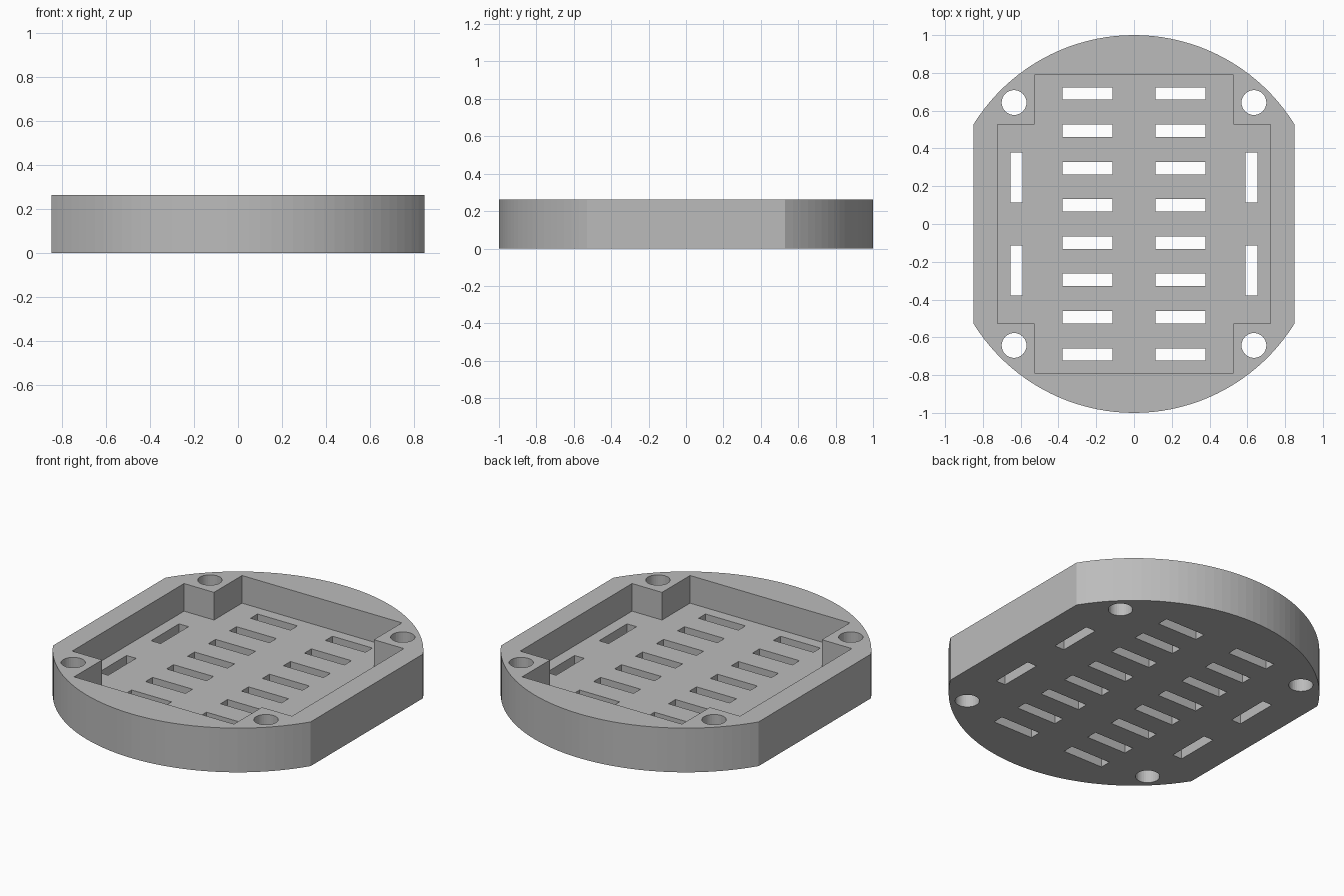
import bpy, bmesh
from math import pi, sin, cos, acos

default = bpy.data.objects.get("Cube")
if default:
    bpy.data.objects.remove(default, do_unlink=True)

MM = 1 / 15.2                  # design unit
HEIGHT, FLOOR = 4 * MM, 1.5 * MM
FLAT_X = 12.9 * MM

grey = bpy.data.materials.new("grey plastic")
grey.use_nodes = True
grey.diffuse_color = (0.5, 0.5, 0.5, 1)
grey.node_tree.nodes["Principled BSDF"].inputs["Base Color"].default_value = (0.5, 0.5, 0.5, 1)


def prisms(name, profiles, z0, z1):
    """One object made of upright prisms, one for each profile."""
    bm = bmesh.new()
    for profile in profiles:
        base = bm.faces.new([bm.verts.new((x, y, z0)) for x, y in profile])
        top = bmesh.ops.extrude_face_region(bm, geom=[base])["geom"]
        verts = [g for g in top if isinstance(g, bmesh.types.BMVert)]
        bmesh.ops.translate(bm, verts=verts, vec=(0, 0, z1 - z0))
    bmesh.ops.recalc_face_normals(bm, faces=bm.faces)
    mesh = bpy.data.meshes.new(name)
    bm.to_mesh(mesh)
    bm.free()
    mesh.materials.append(grey)
    obj = bpy.data.objects.new(name, mesh)
    bpy.context.collection.objects.link(obj)
    return obj


def arc(cx, cy, r, start, end, steps):
    angles = [start + (end - start) * i / steps for i in range(steps + 1)]
    return [(cx + r * cos(a), cy + r * sin(a)) for a in angles]


def rect(cx, cy, w, d):
    return [(cx + sx * w / 2, cy + sy * d / 2)
            for sx, sy in ((-1, -1), (1, -1), (1, 1), (-1, 1))]


# Round body with two flat sides
a = acos(FLAT_X)
outline = arc(0, 0, 1, a, pi - a, 40) + arc(0, 0, 1, pi + a, 2 * pi - a, 40)
body = prisms("vented_base", [outline], 0, HEIGHT)

# Cross-shaped pocket that leaves a post at each corner
quarter = [(11 * MM, 8 * MM), (8 * MM, 8 * MM), (8 * MM, 12 * MM)]
cross = (quarter + [(-x, y) for x, y in reversed(quarter)]
         + [(-x, -y) for x, y in quarter] + [(x, -y) for x, y in reversed(quarter)])
pocket = prisms("pocket_cutter", [cross], FLOOR, HEIGHT + 0.1)

# Two columns of vents and a pair of slots along each flat side
slots = [rect(s * 3.75 * MM, (3 * row - 10.5) * MM, 4 * MM, MM)
         for s in (-1, 1) for row in range(8)]
slots += [rect(sx * 9.45 * MM, sy * 3.75 * MM, 0.95 * MM, 4 * MM)
          for sx in (-1, 1) for sy in (-1, 1)]
vents = prisms("vent_cutter", slots, -0.1, FLOOR + 0.05)

# Screw holes through the corner posts
holes = [arc(sx * 0.635, sy * 0.643, MM, 0, 2 * pi, 32)[:-1]
         for sx in (-1, 1) for sy in (-1, 1)]
screws = prisms("screw_hole_cutter", holes, -0.1, HEIGHT + 0.1)

for cutter in (pocket, vents, screws):
    cutter.hide_render = True
    cutter.hide_set(True)
    cutter.display_type = 'WIRE'
    mod = body.modifiers.new(cutter.name, 'BOOLEAN')
    mod.operation = 'DIFFERENCE'
    mod.solver = 'EXACT'
    mod.object = cutter

# Bake the cuts and drop the cutters
bpy.context.view_layer.update()
cut = bpy.data.meshes.new_from_object(body.evaluated_get(bpy.context.evaluated_depsgraph_get()))
body.modifiers.clear()
body.data = cut
for cutter in (pocket, vents, screws):
    bpy.data.objects.remove(cutter, do_unlink=True)
